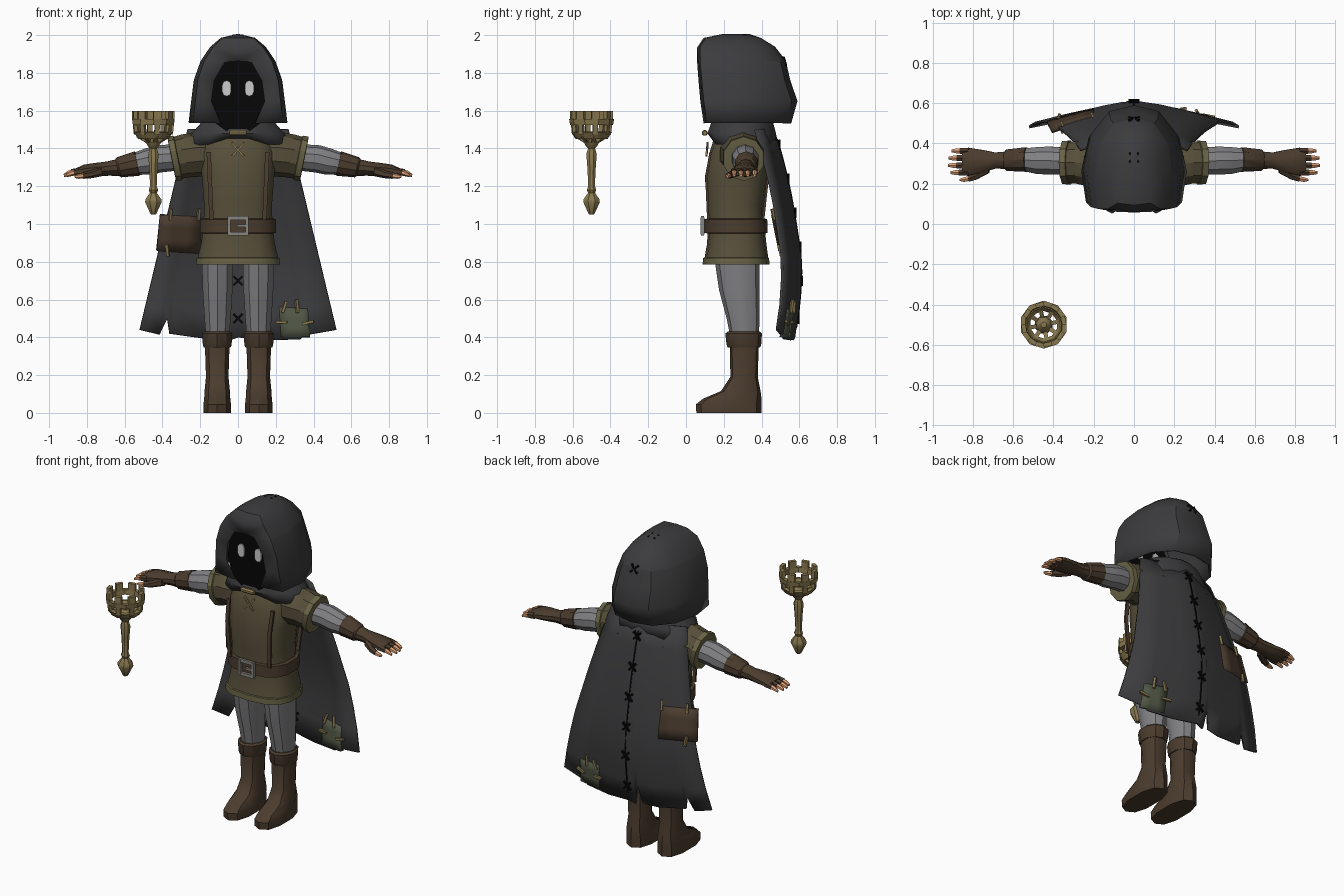
import bpy, bmesh
from math import sin, cos, pi
from mathutils import Vector, Matrix

if "Cube" in bpy.data.objects:
    bpy.data.objects.remove(bpy.data.objects["Cube"])


def material(name, r, g, b):
    m = bpy.data.materials.new(name)
    m.diffuse_color = (r, g, b, 1)
    m.use_nodes = True
    m.node_tree.nodes["Principled BSDF"].inputs["Base Color"].default_value = m.diffuse_color
    return m


CLOTH = material("dark_cloth", .045, .045, .048)
BLACK = material("black", .002, .002, .002)
WHITE = material("eye_white", .6, .6, .6)
TUNIC = material("tunic_olive", .095, .078, .042)
TRIM = material("trim_olive", .14, .125, .06)
LEATHER = material("leather", .07, .045, .027)
GREY = material("grey_cloth", .22, .22, .23)
SKIN = material("skin", .75, .36, .18)
BRASS = material("brass", .25, .19, .08)
GREEN = material("green_patch", .08, .095, .06)
STEEL = material("steel", .25, .24, .22)


def finish(name, bm, mat, mirror=False, thick=0, offset=-1):
    bmesh.ops.remove_doubles(bm, verts=bm.verts, dist=.0005)
    bmesh.ops.recalc_face_normals(bm, faces=bm.faces)
    me = bpy.data.meshes.new(name)
    bm.to_mesh(me)
    bm.free()
    me.materials.append(mat)
    ob = bpy.data.objects.new(name, me)
    bpy.context.collection.objects.link(ob)
    if mirror:
        ob.modifiers.new("mirror", 'MIRROR')
    if thick:
        s = ob.modifiers.new("thickness", 'SOLIDIFY')
        s.thickness, s.offset = thick, offset
    return ob


def grid(name, rows, mat, closed=False, caps=False, **kw):
    """Skin a list of point rows."""
    bm = bmesh.new()
    vs = [[bm.verts.new(p) for p in row] for row in rows]
    n = len(rows[0])
    for a, b in zip(vs, vs[1:]):
        for i in range(n if closed else n - 1):
            j = (i + 1) % n
            bm.faces.new((a[i], a[j], b[j], b[i]))
    if caps:
        bm.faces.new(vs[0])
        bm.faces.new(vs[-1])
    return finish(name, bm, mat, **kw)


def tube(name, rings, mat, n=10, U=(1, 0, 0), V=(0, 1, 0), power=1, caps=True, **kw):
    """Loft oval rings (x, y, z, ru, rv)."""
    U, V = Vector(U), Vector(V)
    rows = []
    for x, y, z, ru, rv in rings:
        row = []
        for k in range(n):
            a = 2 * pi * (k + .5) / n
            c, s = [abs(t) ** power * (1 if t > 0 else -1) for t in (cos(a), sin(a))]
            row.append(Vector((x, y, z)) + U * c * ru + V * s * rv)
        rows.append(row)
    return grid(name, rows, mat, closed=True, caps=caps, **kw)


def body(name, rings, mat, cx=0, **kw):
    """Upright loft from (z, half width, front y, back y)."""
    return tube(name, [(cx, (f + b) / 2, z, w, (b - f) / 2) for z, w, f, b in rings], mat, **kw)


def bar(a, b, w, d=None):
    a, b = Vector(a), Vector(b)
    q = (b - a).to_track_quat('Z', 'Y').to_matrix().to_4x4()
    return Matrix.Translation((a + b) / 2) @ q @ Matrix.Diagonal((w, d or w, (b - a).length, 1))


def boxes(name, mats, mat, **kw):
    bm = bmesh.new()
    for m in mats:
        bmesh.ops.create_cube(bm, size=1, matrix=m)
    return finish(name, bm, mat, **kw)


def interp(table, t):
    for (a, p), (b, q) in zip(table, table[1:]):
        if t <= b:
            return p + (q - p) * max(0, (t - a) / (b - a))
    return table[-1][1]


# Boots and legs
body("boot", [(0, .075, .055, .4), (.045, .076, .052, .4), (.075, .072, .09, .4), (.115, .07, .185, .395),
              (.19, .062, .235, .38), (.36, .068, .232, .385)], LEATHER, cx=.11, power=.8, mirror=True)
body("boot_cuff", [(.345, .074, .222, .392), (.36, .08, .215, .398), (.42, .084, .208, .402),
                   (.43, .072, .22, .392)], LEATHER, cx=.11, mirror=True)
body("leg", [(.4, .065, .235, .385), (.5, .073, .215, .39), (.65, .083, .175, .39), (.82, .088, .15, .39)],
     GREY, cx=.108, mirror=True)

# Tunic, hem and belt
body("tunic", [(.8, .222, .095, .438), (.9, .198, .112, .425), (1.0, .186, .115, .415), (1.1, .183, .11, .412),
               (1.25, .195, .1, .438), (1.38, .21, .125, .46), (1.46, .18, .15, .46), (1.52, .1, .2, .43)],
     TUNIC, n=14, power=.75)
body("tunic_hem", [(.785, .226, .088, .442), (.82, .224, .09, .44), (.823, .212, .1, .43)],
     TRIM, n=14, power=.75)
body("belt", [(.95, .19, .115, .42), (.953, .206, .098, .432), (1.025, .204, .098, .43), (1.03, .185, .115, .415)],
     LEATHER, n=14, power=.75)
boxes("buckle", [bar((-.055, .088, z), (.055, .088, z), .016, .02) for z in (.948, 1.032)]
      + [bar((x, .088, .945), (x, .088, 1.035), .016, .02) for x in (-.047, .047)]
      + [bar((-.005, .085, .99), (.047, .085, .99), .014)], STEEL)
strap = [(.14, .118, 1.02), (.15, .108, 1.25), (.155, .13, 1.38), (.15, .29, 1.49),
         (.155, .455, 1.38), (.15, .43, 1.22), (.14, .408, 1.02)]
tube("vest_strap", [(x, y, z, .016, .009) for x, y, z in strap[:3]], LEATHER, n=4, mirror=True)
tube("vest_strap_back", [(x, y, z, .016, .009) for x, y, z in strap[4:]], LEATHER, n=4, mirror=True)
boxes("neck_lace", [bar((-.035 * s, .115, 1.43), (.03 * s, .108, 1.36), .01) for s in (-1, 1)], BRASS)

# Arms
ARM = dict(U=(0, 1, 0), V=(sin(.2), 0, cos(.2)), mirror=True)
tube("sleeve", [(.13, .3, 1.37, .11, .1), (.2, .3, 1.37, .125, .12), (.28, .305, 1.36, .11, .115),
                (.345, .305, 1.345, .105, .112)], TUNIC, **ARM)
tube("sleeve_trim", [(.315, .305, 1.35, .105, .11), (.32, .305, 1.35, .114, .12), (.35, .305, 1.345, .112, .12),
                     (.352, .305, 1.345, .09, .095)], TRIM, **ARM)
tube("arm", [(.3, .31, 1.355, .07, .07), (.42, .315, 1.345, .073, .073), (.48, .315, 1.33, .07, .07),
             (.56, .32, 1.315, .056, .056)], GREY, **ARM)
tube("glove_cuff", [(.53, .32, 1.32, .055, .056), (.535, .32, 1.32, .064, .066), (.63, .317, 1.3, .056, .054),
                    (.64, .317, 1.3, .045, .045)], LEATHER, **ARM)
tube("glove_hand", [(.62, .317, 1.3, .046, .047), (.69, .315, 1.293, .042, .038), (.75, .312, 1.288, .058, .036),
                    (.81, .31, 1.283, .07, .032), (.85, .308, 1.275, .066, .022)], LEATHER, **ARM)
for i in range(4):
    y, e = .255 + .036 * i, (.0, .012, .01, -.005)[i]
    tube("glove_finger", [(.82, y, 1.28, .018, .021), (.868 + e, y, 1.273, .017, .018)], LEATHER, n=6, **ARM)
    tube("fingertip", [(.85, y, 1.276, .014, .016), (.885 + e, y, 1.268, .014, .014),
                       (.91 + e, y, 1.257, .008, .008)], SKIN, n=6, **ARM)
tube("glove_thumb", [(.72, .28, 1.28, .03, .026), (.78, .24, 1.262, .021, .02), (.82, .225, 1.256, .017, .017)],
     LEATHER, n=6, **ARM)
tube("thumb_tip", [(.81, .228, 1.257, .014, .014), (.845, .22, 1.252, .013, .013), (.865, .219, 1.25, .006, .007)],
     SKIN, n=6, **ARM)

# Hood: horizontal bands (z, opening half width, half width, front y, back y)
hood = [(1.535, .09, .25, .105, .545), (1.65, .14, .236, .088, .578), (1.76, .125, .222, .078, .54),
        (1.855, .07, .188, .07, .518), (1.862, 0, .184, .07, .516), (1.93, 0, .138, .07, .463),
        (1.975, 0, .085, .1, .39), (1.995, 0, 0, .2, .33)]
rows = []
for z, o, w, f, b in hood:
    xs = (o, w * .92, w, w * .86, w * .5, 0)
    rows.append([(x, f + t * (b - f), z) for x, t in zip(xs, (0, .03, .36, .72, .94, 1))])
grid("hood", rows, CLOTH, mirror=True, thick=.012)

# Shadowed face and eyes
grid("face", [[(s * w, .122, z) for s in (-1, 1)]
              for w, z in ((.06, 1.49), (.12, 1.535), (.16, 1.65), (.145, 1.76), (.09, 1.87))], BLACK)
tube("eye", [(.06, y, 1.718, .025, .042) for y in (.125, .114)], WHITE, n=10, V=(0, 0, 1),
     power=.8, mirror=True)

# Cowl around the shoulders, raised at the front for the clasp
cowl = body("cowl", [(1.55, .13, .16, .45), (1.535, .2, .13, .465), (1.48, .25, .11, .48), (1.42, .285, .13, .475)],
            CLOTH, n=16, caps=False, thick=.012)
for v in cowl.data.vertices:
    if v.co.y < .2 and v.co.z < 1.45:
        v.co.z += .05 * max(0, 1 - abs(v.co.x) / .16)
tube("clasp", [(x, .1, 1.482, r, r) for x, r in ((-.045, .012), (-.035, .016), (.035, .016), (.045, .012))],
     BRASS, n=8, U=(0, 1, 0), V=(0, 0, 1))

# Cape: a tapered sheet with a ragged hem
SPINE = [(.38, .568), (.6, .6), (.8, .608), (1.1, .562), (1.3, .52), (1.5, .462)]


def half_width(z):
    return .265 + (1.5 - z) * .241


def cape_y(x, z):
    return interp(SPINE, z) - .095 * (abs(x) / half_width(z)) ** 1.25


hem = [(-1, .44), (-.79, .415), (-.74, .5), (-.69, .42), (-.35, .395), (-.17, .4), (-.13, .52), (-.08, .385),
       (0, .4), (.3, .385), (.62, .39), (.66, .41), (1, .44)]
rows = []
for k in range(9):
    row = []
    for u, zb in hem:
        z = 1.5 + (zb - 1.5) * k / 8
        x = u * half_width(z)
        row.append((x, cape_y(x, z), z))
    rows.append(row)
grid("cape", rows, CLOTH, thick=.014, offset=0)


# Patches with coarse stitches on both sides of the cape
def patch(name, mat, corners, stitches):
    (a, b, c, d) = [Vector(p) for p in corners]
    pts = [[a.lerp(b, i / 3).lerp(d.lerp(c, i / 3), j / 3) for i in range(4)] for j in range(4)]
    grid(name, [[(p.x, cape_y(p.x, p.y), p.y) for p in r] for r in pts], mat, thick=.026, offset=0)
    boxes(name + "_stitches", [bar((x0, cape_y(x0, z0) + s, z0), (x1, cape_y(x1, z1) + s, z1), .014)
                               for x0, z0, x1, z1 in stitches for s in (-.018, .018)], BRASS)


patch("brown_patch", LEATHER, [(-.43, .86), (-.2, .845), (-.2, 1.04), (-.41, 1.05)],
      [(-.36, 1.02, -.355, 1.08), (-.21, 1.02, -.205, 1.08), (-.375, .89, -.37, .83)])
patch("green_patch", GREEN, [(.23, .4), (.38, .4), (.37, .55), (.22, .56)],
      [(.235, .53, .255, .59), (.315, .53, .31, .6), (.34, .47, .4, .485), (.2, .48, .26, .48)])


# Centre seam with crossed stitches on hood and cape
def cross(p, along):
    p, t, s = Vector(p), Vector(along).normalized() * .024, Vector((.024, 0, 0))
    return [bar(p - t - s, p + t + s, .012), bar(p - t + s, p + t - s, .012)]


seam = cross((0, .12, 1.975), (0, 1, .4)) + cross((0, .33, 1.995), (0, 1, -.1)) + cross((0, .522, 1.86), (0, -.3, 1))
for z in (1.42, 1.24, 1.06, .88, .7, .5):
    for s in (-.01, .01):
        seam += cross((0, cape_y(0, z) + s, z), (0, 0, 1))
boxes("seam_stitches", seam, BLACK)
boxes("cape_seam", [bar((0, cape_y(0, z) + .006, z), (0, cape_y(0, z - .1) + .006, z - .1), .008)
                    for z in (1.45, 1.35, 1.25, 1.15, 1.05, .95, .85, .75, .65, .55)], BLACK)

# Floating torch: handle, basket rings, posts, spokes, battlements
TX, TY = -.448, -.5
tube("torch_handle", [(TX, TY, z, r, r) for z, r in
                      ((1.05, .014), (1.06, .02), (1.115, .047), (1.13, .046), (1.165, .02), (1.18, .027), (1.2, .019),
                       (1.3, .024), (1.37, .03), (1.4, .02), (1.415, .034), (1.435, .045), (1.455, .035),
                       (1.475, .015))], BRASS, n=8)


def torch_ring(name, prof):
    tube(name, [(TX, TY, z, r, r) for r, z in prof + prof[:1]], BRASS, n=10, caps=False)


torch_ring("torch_upper_ring", [(.114, 1.525), (.119, 1.555), (.094, 1.555), (.09, 1.525)])
torch_ring("torch_lower_ring", [(.085, 1.45), (.108, 1.487), (.086, 1.49), (.068, 1.46)])
parts = []
for k in range(8):
    turn = Matrix.Translation((TX, TY, 0)) @ Matrix.Rotation(2 * pi * k / 8 + .2, 4, 'Z')
    parts += [turn @ Matrix.Translation((.1, 0, 1.573)) @ Matrix.Diagonal((.022, .042, .05, 1)),
              turn @ bar((.094, 0, 1.475), (.101, 0, 1.54), .026, .018),
              turn @ bar((.025, 0, 1.432), (.085, 0, 1.468), .02, .018)]
boxes("torch_basket", parts, BRASS)

# Smooth shading with crisp edges
for ob in bpy.context.collection.objects:
    ob.select_set(True)
    bpy.context.view_layer.objects.active = ob
bpy.ops.object.shade_smooth_by_angle(angle=.6)
